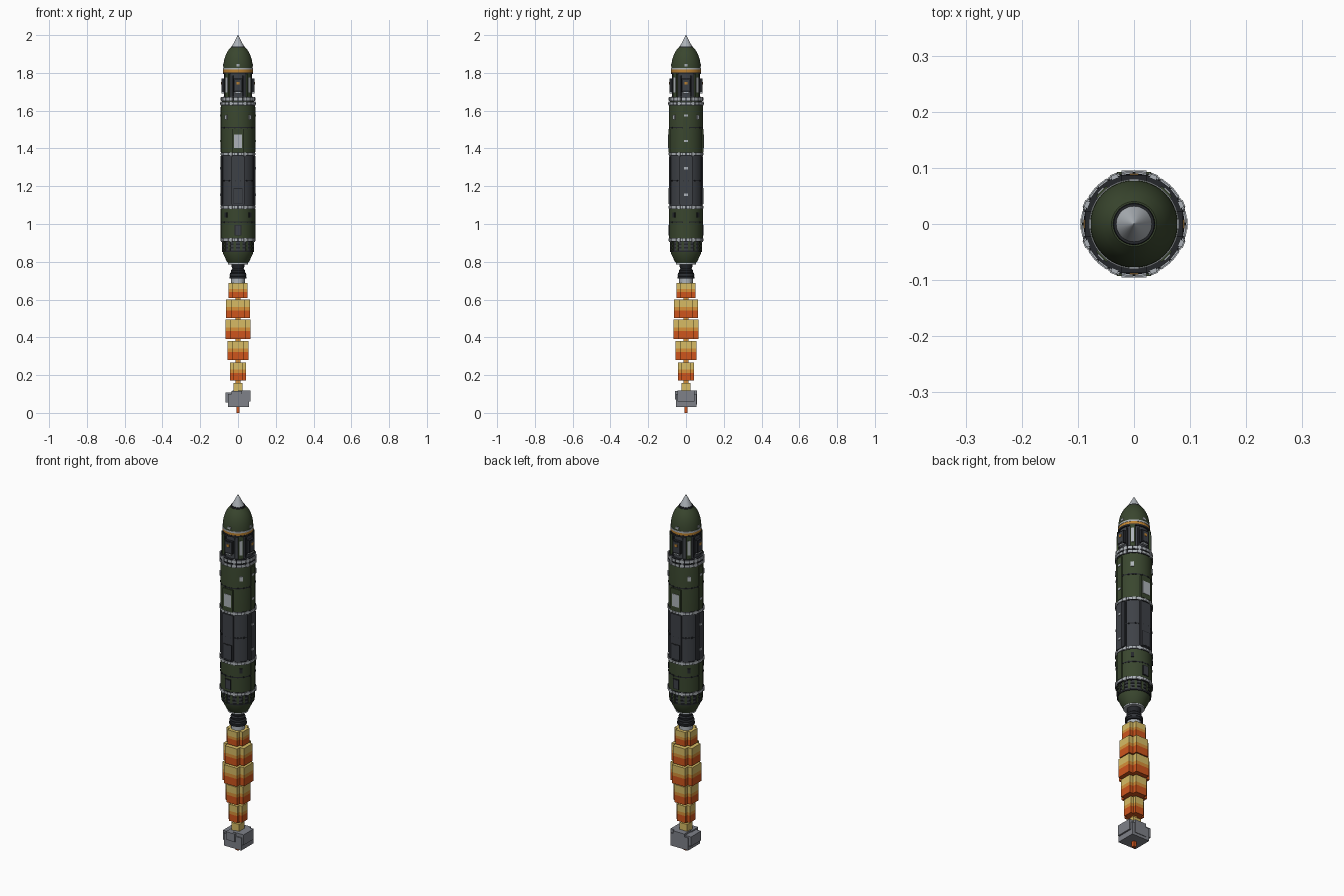
import bpy, bmesh, math
from mathutils import Matrix, Vector

if "Cube" in bpy.data.objects:
    bpy.data.objects.remove(bpy.data.objects["Cube"], do_unlink=True)


def material(name, r, g, b):
    m = bpy.data.materials.new(name)
    m.use_nodes = True
    m.diffuse_color = (r, g, b, 1)
    m.node_tree.nodes["Principled BSDF"].inputs["Base Color"].default_value = (r, g, b, 1)
    return m


GREEN = material("olive green", 0.042, 0.062, 0.028)
SLATE = material("slate grey", 0.048, 0.053, 0.062)
BLACK = material("charcoal", 0.018, 0.02, 0.024)
LIGHT = material("light grey", 0.42, 0.45, 0.48)
GOLD = material("gold", 0.50, 0.22, 0.03)
YELLOW = material("flame yellow", 0.68, 0.50, 0.13)
AMBER = material("flame amber", 0.68, 0.28, 0.04)
RED = material("flame orange", 0.62, 0.09, 0.012)
SMOKE = material("smoke grey", 0.21, 0.22, 0.25)

SIDES = [i * math.pi / 2 for i in range(4)]
CORNERS = [a + math.pi / 4 for a in SIDES]


def finish(name, bm, mats, smooth=False):
    bmesh.ops.recalc_face_normals(bm, faces=bm.faces)
    me = bpy.data.meshes.new(name)
    bm.to_mesh(me)
    bm.free()
    for m in mats:
        me.materials.append(m)
    ob = bpy.data.objects.new(name, me)
    bpy.context.collection.objects.link(ob)
    if smooth:
        bpy.ops.object.select_all(action='DESELECT')
        bpy.context.view_layer.objects.active = ob
        ob.select_set(True)
        bpy.ops.object.shade_smooth_by_angle(angle=math.radians(32))
    return ob


def lathe(name, profile, mat, segs=48):
    """Closed solid of revolution from (radius, height) points."""
    bm = bmesh.new()
    pts = [(0, profile[0][1])] + list(profile) + [(0, profile[-1][1])]
    vs = [bm.verts.new((r, 0, z)) for r, z in pts]
    es = [bm.edges.new(p) for p in zip(vs, vs[1:])]
    bmesh.ops.spin(bm, geom=vs + es, axis=(0, 0, 1), cent=(0, 0, 0),
                   steps=segs, angle=math.tau)
    bmesh.ops.remove_doubles(bm, verts=bm.verts, dist=1e-5)
    return finish(name, bm, [mat], True)


def band(name, r, z0, z1, mat):
    return lathe(name, [(r, z0), (r, z1)], mat)


def boxes(name, angles, r, z, w, d, h, mat):
    """Boxes facing outward at radius r; angle zero is the front."""
    bm = bmesh.new()
    for a in angles:
        place = (Matrix.Rotation(a, 4, 'Z') @ Matrix.Translation((0, -r, z))
                 @ Matrix.Diagonal((w, d, h, 1)))
        bmesh.ops.create_cube(bm, size=1, matrix=place)
    return finish(name, bm, [mat])


def around(n):
    return [(i + 0.5) * math.tau / n for i in range(n)]


# Nose
lathe("nose_tip", [(0.033, 1.938), (0.03, 1.945), (0.001, 2.0)], LIGHT)
lathe("nose_collar", [(0.038, 1.93), (0.036, 1.941)], BLACK)
lathe("nose_fairing", [(0.078, 1.825), (0.077, 1.845), (0.073, 1.87), (0.066, 1.893),
                       (0.055, 1.915), (0.04, 1.934)], GREEN)
band("nose_ring", 0.08, 1.817, 1.826, LIGHT)
band("nose_gold_band", 0.0785, 1.803, 1.817, GOLD)
band("nose_lower_ring", 0.08, 1.793, 1.803, BLACK)
boxes("nose_tabs", SIDES, 0.077, 1.84, 0.018, 0.006, 0.012, LIGHT)

# Equipment bay under the nose
lathe("equipment_bay", [(0.078, 1.66), (0.073, 1.69), (0.073, 1.795)], SLATE)
boxes("bay_frames", SIDES, 0.078, 1.735, 0.046, 0.018, 0.07, BLACK)
boxes("bay_covers", SIDES, 0.084, 1.735, 0.034, 0.009, 0.056, SLATE)
boxes("bay_gold_plates", SIDES, 0.088, 1.745, 0.016, 0.004, 0.014, GOLD)
boxes("bay_ticks", SIDES, 0.081, 1.695, 0.034, 0.012, 0.007, LIGHT)
boxes("bay_posts", CORNERS, 0.075, 1.735, 0.026, 0.016, 0.125, GREEN)
boxes("bay_post_plates", CORNERS, 0.083, 1.735, 0.014, 0.005, 0.08, LIGHT)
boxes("bay_pins", around(8), 0.074, 1.73, 0.008, 0.01, 0.11, BLACK)

# Hull sections
lathe("upper_hull", [(0.089, 1.37), (0.089, 1.628), (0.086, 1.65)], GREEN)
band("middle_hull", 0.0875, 1.088, 1.37, SLATE)
band("lower_hull", 0.089, 0.915, 1.088, GREEN)

# Clamp rings: dark core carrying light segments
for i, (z, h, r, n) in enumerate([(1.661, 0.015, 0.09, 24), (1.638, 0.013, 0.092, 24),
                                  (1.37, 0.012, 0.091, 32), (1.089, 0.012, 0.091, 32),
                                  (0.916, 0.013, 0.091, 32)]):
    band(f"clamp_core_{i}", r, z - h / 2 - 0.003, z + h / 2 + 0.003, BLACK)
    boxes(f"clamp_segments_{i}", around(n), r - 0.001, z, 5.4 * r / n, 0.007, h, LIGHT)
    boxes(f"clamp_lugs_{i}", around(8), r + 0.001, z, 0.012, 0.007, h + 0.007, LIGHT)

# Seams with bolts
for z in (1.51, 1.23, 1.01):
    band(f"seam_{z}", 0.0897 if z != 1.23 else 0.0882, z - 0.003, z + 0.003, BLACK)
    boxes(f"seam_bolts_{z}", around(16), 0.089, z, 0.007, 0.006, 0.008, BLACK)

# Hatches and service panels
FRONT_BACK, LEFT_RIGHT = SIDES[0::2], SIDES[1::2]
boxes("hatch_backing", FRONT_BACK, 0.088, 1.44, 0.06, 0.01, 0.125, GREEN)
boxes("hatch_plate", FRONT_BACK, 0.092, 1.438, 0.044, 0.006, 0.07, LIGHT)
boxes("hull_vents", CORNERS, 0.09, 1.565, 0.016, 0.009, 0.026, LIGHT)
boxes("panel_strips", SIDES, 0.085, 1.23, 0.064, 0.011, 0.255, SLATE)
for s in (-1, 1):
    boxes("panel_edges", [a + s * 0.39 for a in SIDES], 0.0865, 1.23,
          0.005, 0.006, 0.255, BLACK)
boxes("access_panel_frame", FRONT_BACK, 0.0875, 1.148, 0.05, 0.01, 0.085, BLACK)
boxes("access_panel", FRONT_BACK, 0.089, 1.148, 0.042, 0.009, 0.077, SLATE)
boxes("lower_hatch_frame", FRONT_BACK, 0.088, 0.967, 0.036, 0.008, 0.056, BLACK)
boxes("lower_hatch", FRONT_BACK, 0.0895, 0.967, 0.028, 0.007, 0.048, SLATE)
boxes("lower_vents", CORNERS, 0.089, 1.047, 0.016, 0.008, 0.026, BLACK)

# Cable raceways on both flanks
boxes("raceway_upper", LEFT_RIGHT, 0.089, 1.5, 0.03, 0.008, 0.24, GREEN)
boxes("raceway_middle", LEFT_RIGHT, 0.088, 1.23, 0.028, 0.009, 0.262, SLATE)
boxes("raceway_lower", LEFT_RIGHT, 0.089, 1.002, 0.03, 0.008, 0.155, GREEN)
for z in (1.575, 1.44, 1.295, 1.155):
    boxes(f"raceway_clip_{z}", LEFT_RIGHT, 0.092, z, 0.02, 0.006, 0.011, LIGHT)

# Tail: ribbed skirt, boat tail and nozzle
band("skirt", 0.081, 0.855, 0.91, SLATE)
for z in (0.893, 0.874, 0.855):
    band(f"skirt_rib_{z}", 0.085, z - 0.004, z + 0.004, BLACK)
boxes("skirt_blocks", around(16), 0.081, 0.884, 0.012, 0.009, 0.05, GREEN)
lathe("boat_tail", [(0.052, 0.792), (0.06, 0.803), (0.08, 0.845), (0.081, 0.858)], GREEN)
band("tail_ring", 0.053, 0.786, 0.796, LIGHT)
lathe("nozzle", [(0.045, 0.712), (0.045, 0.722), (0.041, 0.724), (0.043, 0.738),
                 (0.036, 0.744), (0.038, 0.755), (0.03, 0.762), (0.034, 0.776),
                 (0.036, 0.79)], BLACK)
band("nozzle_band", 0.0445, 0.727, 0.733, SLATE)
lathe("exhaust_core", [(0.036, 0.68), (0.036, 0.713)], LIGHT, 12)


# Flame tiers: cross-shaped blocks, coloured by height
def flame(name, z0, z1, a):
    b = a * 0.6
    bm = bmesh.new()
    ring = [Matrix.Rotation(turn, 3, 'Z') @ Vector((x, y, 0))
            for turn in SIDES for x, y in ((a, -b), (a, b), (b, b))]
    levels = []
    for t in (0, 0.42, 0.6, 1):
        z = z0 + (z1 - z0) * t
        levels.append([bm.verts.new((p.x, p.y, z)) for p in ring])
    n = len(ring)
    bm.faces.new(levels[0]).material_index = 0
    bm.faces.new(levels[-1]).material_index = 2
    for m, (lo, hi) in enumerate(zip(levels, levels[1:])):
        for i in range(n):
            j = (i + 1) % n
            bm.faces.new((lo[i], lo[j], hi[j], hi[i])).material_index = m
    finish(name, bm, [RED, AMBER, YELLOW])


for i, (z0, z1, a) in enumerate([(0.607, 0.687, 0.051), (0.502, 0.6, 0.063),
                                 (0.39, 0.494, 0.067), (0.28, 0.38, 0.055),
                                 (0.172, 0.266, 0.042)]):
    flame(f"flame_tier_{i}", z0, z1, a)


def block(name, x0, x1, y0, y1, z0, z1, mat):
    ob = boxes(name, [0], 0, 0, x1 - x0, y1 - y0, z1 - z0, mat)
    ob.location = ((x0 + x1) / 2, (y0 + y1) / 2, (z0 + z1) / 2)


block("flame_core", -0.013, 0.013, -0.013, 0.013, 0.11, 0.68, AMBER)
block("flame_tail", -0.024, 0.024, -0.024, 0.024, 0.115, 0.157, YELLOW)
block("flame_end", -0.009, 0.009, -0.009, 0.009, 0, 0.05, RED)

# Smoke puff
block("smoke_main", -0.052, 0.057, -0.052, 0.055, 0.03, 0.1, SMOKE)
block("smoke_left", 0.0, 0.066, -0.045, 0.045, 0.06, 0.118, SMOKE)
block("smoke_right", -0.066, -0.02, -0.04, 0.05, 0.055, 0.108, SMOKE)
block("smoke_front", -0.035, 0.02, -0.058, 0.0, 0.07, 0.115, SMOKE)
block("smoke_back", -0.03, 0.04, 0.0, 0.058, 0.045, 0.118, SMOKE)
